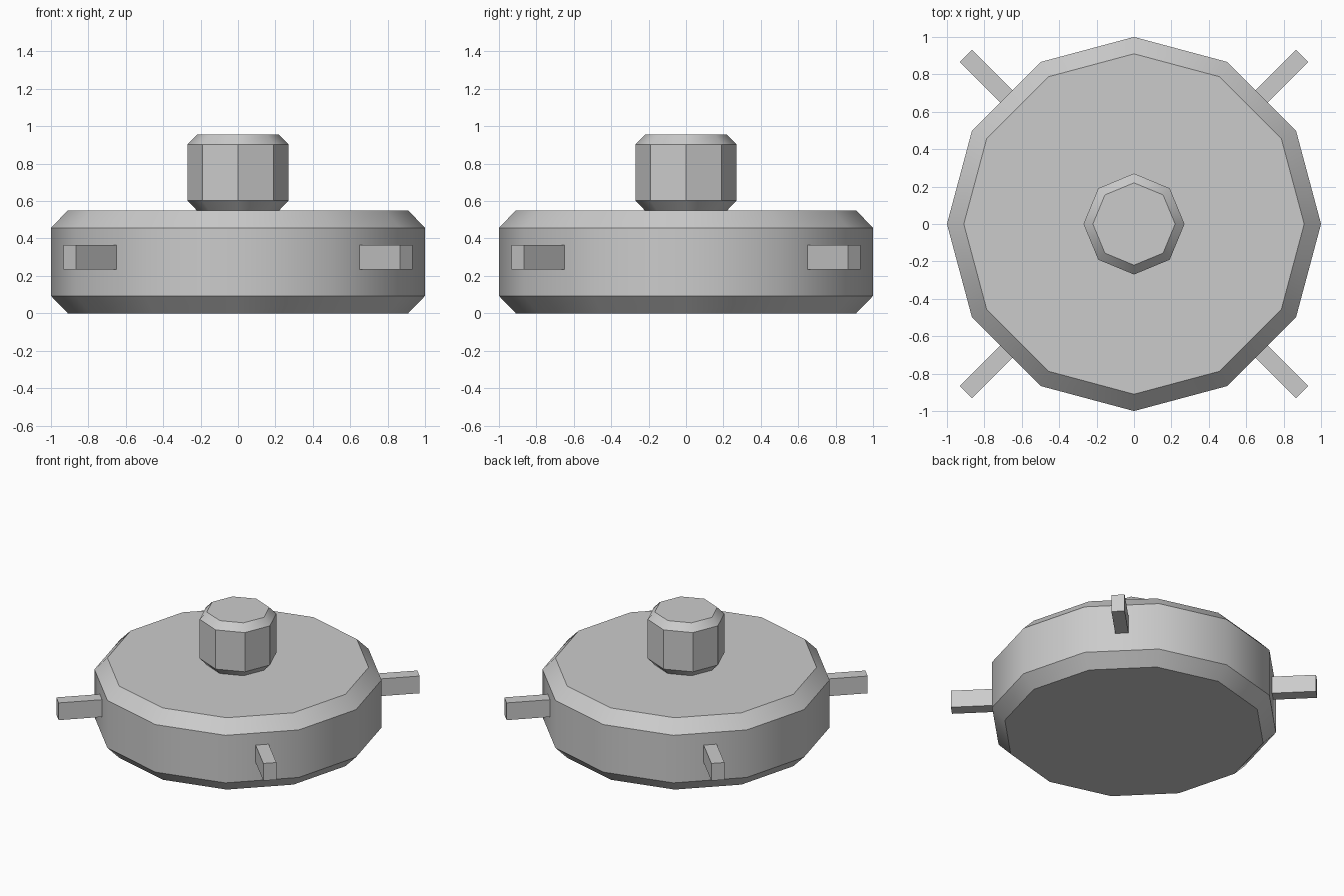
import bpy
import bmesh
import math
from mathutils import Matrix

if "Cube" in bpy.data.objects:
    bpy.data.objects.remove(bpy.data.objects["Cube"])

grey = bpy.data.materials.new("light grey")
grey.diffuse_color = (0.6, 0.6, 0.6, 1)
grey.use_nodes = True
grey.node_tree.nodes["Principled BSDF"].inputs["Base Color"].default_value = grey.diffuse_color


def finish(bm, name):
    bmesh.ops.recalc_face_normals(bm, faces=bm.faces)
    mesh = bpy.data.meshes.new(name)
    bm.to_mesh(mesh)
    bm.free()
    mesh.materials.append(grey)
    obj = bpy.data.objects.new(name, mesh)
    bpy.context.collection.objects.link(obj)
    return obj


def lathe(name, sides, profile):
    """Closed faceted solid from (radius, height) rings, capped at both ends."""
    bm = bmesh.new()
    rings = []
    for r, z in profile:
        angles = [2 * math.pi * i / sides for i in range(sides)]
        rings.append([bm.verts.new((r * math.cos(a), r * math.sin(a), z)) for a in angles])
    for low, high in zip(rings, rings[1:]):
        for i in range(sides):
            j = (i + 1) % sides
            bm.faces.new((low[i], low[j], high[j], high[i]))
    bm.faces.new(rings[0][::-1])
    bm.faces.new(rings[-1])
    obj = finish(bm, name)
    bpy.ops.object.select_all(action='DESELECT')
    obj.select_set(True)
    bpy.context.view_layer.objects.active = obj
    bpy.ops.object.shade_smooth_by_angle(angle=math.radians(35))
    return obj


# Twelve-sided disc with chamfered rims
lathe("body", 12, [(0.91, 0), (1, 0.093), (1, 0.457), (0.91, 0.55)])

# Eight-sided button with chamfered rims
lathe("knob", 8, [(0.22, 0.55), (0.27, 0.603), (0.27, 0.903), (0.22, 0.955)])

# Four diagonal prongs, rooted inside the disc
INNER, OUTER, WIDTH, LOW, HIGH = 0.85, 1.272, 0.092, 0.233, 0.365
for k in range(4):
    bm = bmesh.new()
    place = (Matrix.Rotation(math.radians(45 + 90 * k), 4, 'Z')
             @ Matrix.Translation(((INNER + OUTER) / 2, 0, (LOW + HIGH) / 2))
             @ Matrix.Diagonal((OUTER - INNER, WIDTH, HIGH - LOW, 1)))
    bmesh.ops.create_cube(bm, size=1, matrix=place)
    finish(bm, f"prong_{k + 1}")
